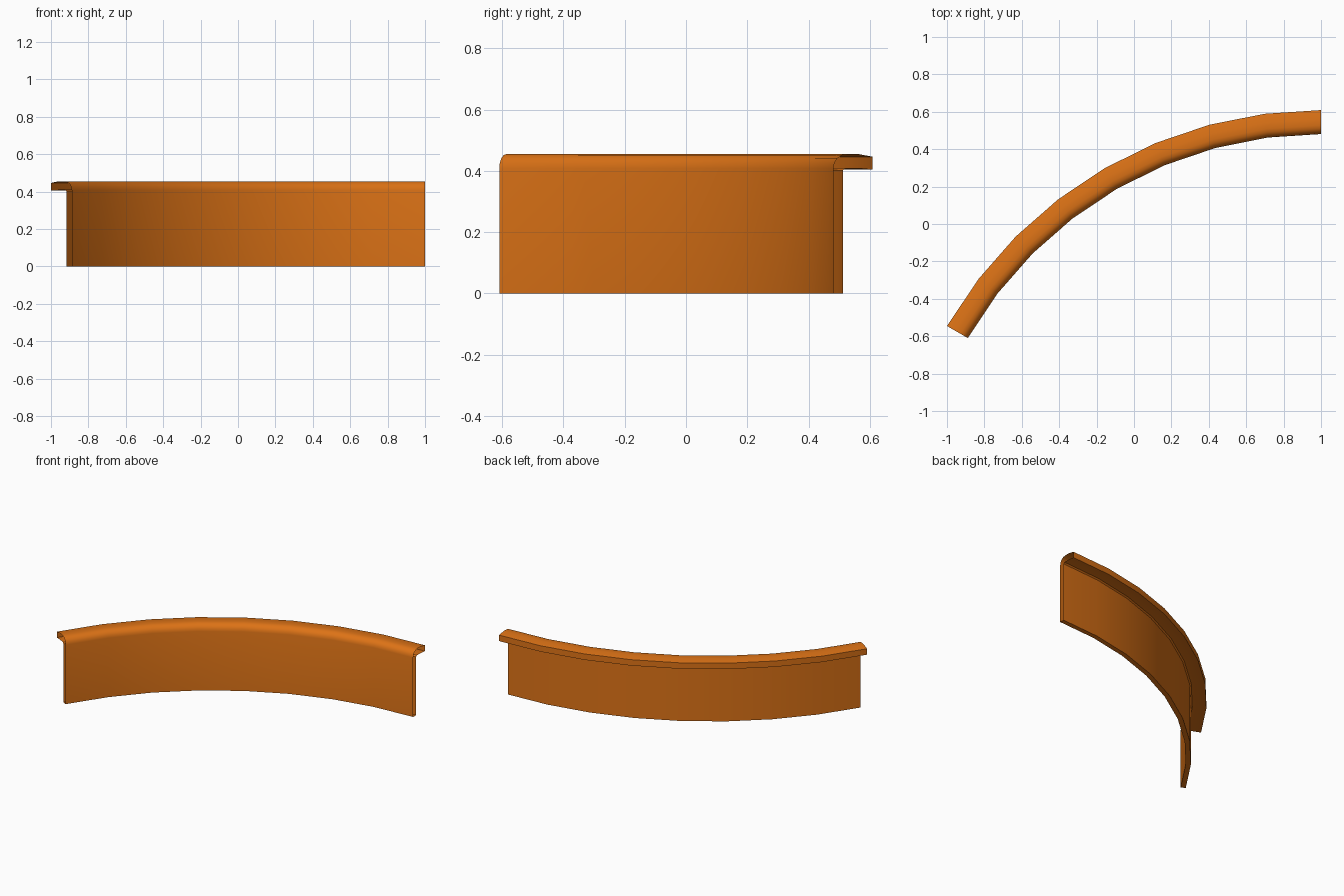
import bpy, bmesh
from math import sin, cos, radians

if "Cube" in bpy.data.objects:
    bpy.data.objects.remove(bpy.data.objects["Cube"])

CX, CY = 1.0, -1.70      # centre of the 60 degree arc
SEGMENTS = 8

# Cross-section (radius, height): thin wall with a rounded bend into an outward lip
bend = [(2.228 - 0.047 * cos(radians(a)), 0.408 + 0.047 * sin(radians(a)))
        for a in (0, 22.5, 45, 67.5, 90)]
profile = [(2.181, 0.0)] + bend + [
    (2.262, 0.455), (2.309, 0.446), (2.309, 0.405),
    (2.262, 0.41), (2.222, 0.41), (2.213, 0.402), (2.213, 0.0)]

# Sweep the section around the arc; the two ends stay open and show the hollow inside
bm = bmesh.new()
rings = []
for i in range(SEGMENTS + 1):
    a = radians(90 + 60 * i / SEGMENTS)
    rings.append([bm.verts.new((CX + r * cos(a), CY + r * sin(a), z)) for r, z in profile])
n = len(profile)
for r0, r1 in zip(rings, rings[1:]):
    for j in range(n):
        k = (j + 1) % n
        bm.faces.new((r0[j], r0[k], r1[k], r1[j]))
bm.normal_update()
# Inner wall must face the arc centre
bm.faces.ensure_lookup_table()
f = bm.faces[0]
if f.normal.y > 0:
    bmesh.ops.reverse_faces(bm, faces=bm.faces[:])

mesh = bpy.data.meshes.new("curved_lipped_panel")
bm.to_mesh(mesh)
bm.free()
panel = bpy.data.objects.new("curved_lipped_panel", mesh)
bpy.context.collection.objects.link(panel)

# Orange paint
mat = bpy.data.materials.new("orange")
mat.diffuse_color = (0.72, 0.17, 0.008, 1)
mat.use_nodes = True
mat.node_tree.nodes["Principled BSDF"].inputs["Base Color"].default_value = mat.diffuse_color
mesh.materials.append(mat)

# Smooth shading with sharp corners kept
bpy.context.view_layer.objects.active = panel
panel.select_set(True)
bpy.ops.object.shade_smooth_by_angle(angle=radians(40))
